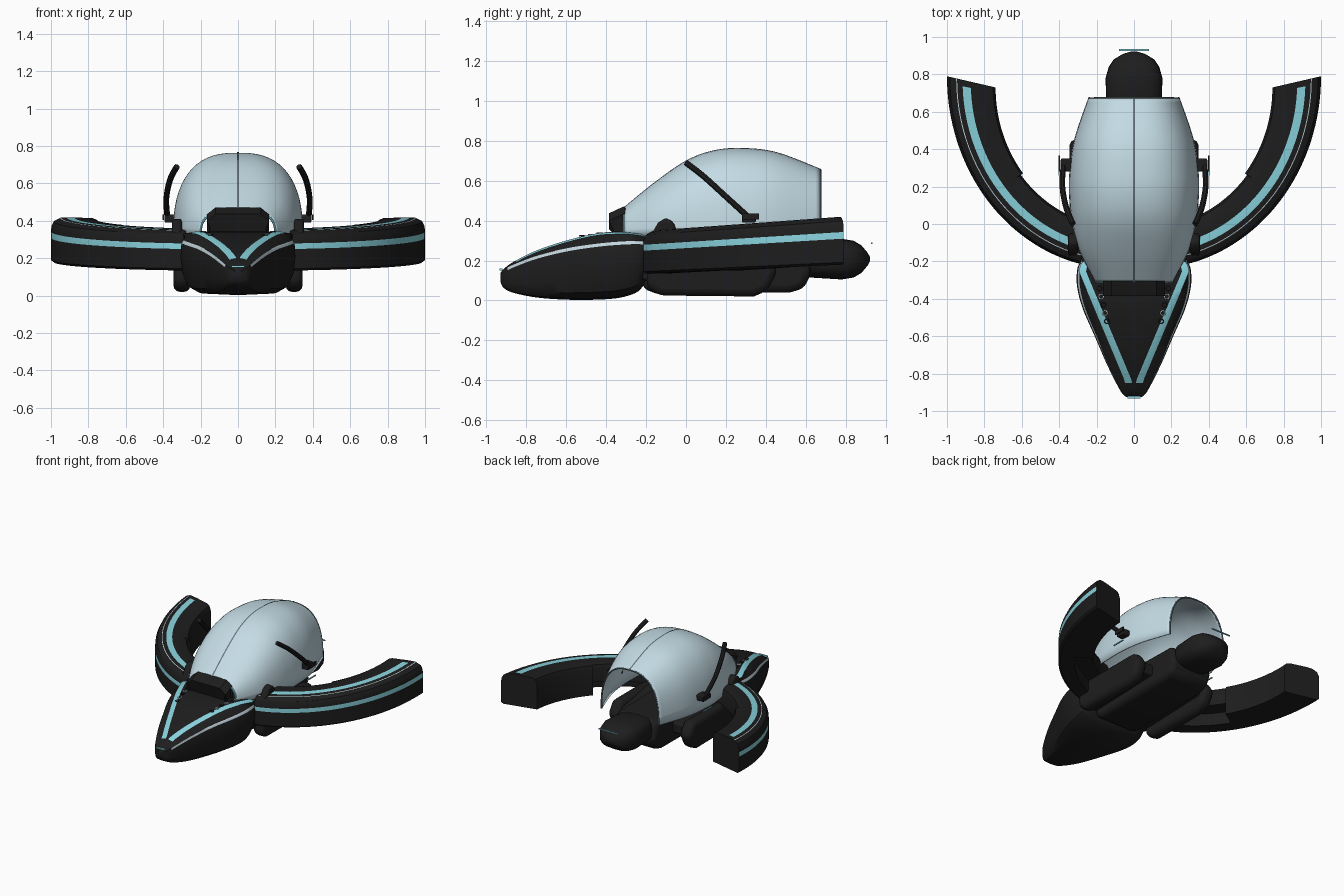
import bpy, bmesh, math
from mathutils import Vector

old = bpy.data.objects.get("Cube")
if old:
    bpy.data.objects.remove(old, do_unlink=True)


def material(name, rgb, rough=0.6):
    m = bpy.data.materials.new(name)
    m.use_nodes = True
    m.diffuse_color = (*rgb, 1)
    node = m.node_tree.nodes["Principled BSDF"]
    node.inputs["Base Color"].default_value = (*rgb, 1)
    node.inputs["Roughness"].default_value = rough
    return m


DARK = material("charcoal", (0.0125, 0.0125, 0.013))
TEAL = material("teal", (0.25, 0.65, 0.73))
PALE = material("pale_grey", (0.54, 0.67, 0.72))
SHELL = material("pale_blue", (0.55, 0.71, 0.78))
SEAM = material("slate", (0.14, 0.18, 0.20))


def finish(name, bm, mats, mirror=False, bevel=0, angle=35):
    """Turn a bmesh into a shaded object, optionally mirrored and bevelled."""
    bmesh.ops.recalc_face_normals(bm, faces=bm.faces)
    mesh = bpy.data.meshes.new(name)
    bm.to_mesh(mesh)
    bm.free()
    ob = bpy.data.objects.new(name, mesh)
    bpy.context.collection.objects.link(ob)
    for m in mats:
        mesh.materials.append(m)
    if bevel:
        b = ob.modifiers.new("bevel", 'BEVEL')
        b.width, b.segments = bevel, 3
    if mirror:
        ob.modifiers.new("mirror", 'MIRROR').merge_threshold = 0.0005
    bpy.ops.object.select_all(action='DESELECT')
    bpy.context.view_layer.objects.active = ob
    ob.select_set(True)
    bpy.ops.object.shade_smooth_by_angle(angle=math.radians(angle))
    return ob


def loft(name, rings, mats, loop=True, caps=True, rule=None, **kw):
    """Skin a list of equal-length rings; rule(row, column) picks a material."""
    bm = bmesh.new()
    rows = [[bm.verts.new(p) for p in ring] for ring in rings]
    n = len(rows[0])
    for i in range(len(rows) - 1):
        for k in range(n if loop else n - 1):
            j = (k + 1) % n
            f = bm.faces.new((rows[i][k], rows[i][j], rows[i + 1][j], rows[i + 1][k]))
            f.material_index = rule(i, k) if rule else 0
    if caps:
        bm.faces.new(rows[0])
        bm.faces.new(rows[-1])
    return finish(name, bm, mats, **kw)


def prism(name, profile, x0, x1, mat=DARK, **kw):
    """Extrude a (y, z) outline between two x positions."""
    return loft(name, [[(x, y, z) for y, z in profile] for x in (x0, x1)], [mat], **kw)


def tube(name, path, r, mat, sides=8, **kw):
    rings = []
    for i, p in enumerate(path):
        d = (path[min(i + 1, len(path) - 1)] - path[max(i - 1, 0)]).normalized()
        a = d.cross(Vector((0.3, 0.2, 0.93))).normalized()
        b = d.cross(a)
        rings.append([p + r * (a * math.cos(t) + b * math.sin(t))
                      for t in (2 * math.pi * s / sides for s in range(sides))])
    return loft(name, rings, [mat], **kw)


def spline(keys, per):
    """Catmull-Rom samples through a short table of keys."""
    k = [Vector(v) for v in keys]
    out = []
    for i in range(len(k) - 1):
        a, b, c, d = k[max(i - 1, 0)], k[i], k[i + 1], k[min(i + 2, len(k) - 1)]
        for s in range(per):
            t = s / per
            out.append(0.5 * (2 * b + (c - a) * t + (2 * a - 5 * b + 4 * c - d) * t * t
                              + (3 * b - a - 3 * c + d) * t ** 3))
    return out + [k[-1]]


# Nose pod: y, half width, then top / stripe / bottom heights
nose = spline([
    (-0.93, 0.025, 0.135, 0.125, 0.095), (-0.915, 0.055, 0.155, 0.143, 0.065),
    (-0.87, 0.085, 0.19, 0.168, 0.04), (-0.75, 0.145, 0.25, 0.213, 0.015),
    (-0.6, 0.21, 0.30, 0.25, 0.004), (-0.45, 0.275, 0.335, 0.273, 0.004),
    (-0.33, 0.305, 0.342, 0.284, 0.014), (-0.24, 0.303, 0.335, 0.287, 0.045),
    (-0.2, 0.285, 0.325, 0.283, 0.10)], 5)


def nose_ring(v):
    y, w, top, s, bot = v
    xt = max(min(0.29 + (y + 0.22) * 0.42, w - 0.03), 0.3 * w)
    h = min(0.019, 0.25 * w)
    half = [(0, top), (xt - h, top), (xt + h, top - 0.008),
            (0.95 * w, s + 0.011), (0.985 * w, s - 0.005), (w, s - 0.3 * (s - bot)),
            (0.97 * w, s - 0.62 * (s - bot)), (0.88 * w, s - 0.86 * (s - bot)),
            (0.7 * w, bot + 0.03 * (s - bot)), (0, bot)]
    return [(x, y, z) for x, z in half]


def nose_colour(i, k):
    y = nose[i][0]
    return 1 if k == 1 and y > -0.86 else 2 if k == 3 and y > -0.9 else 0


loft("nose_pod", [nose_ring(v) for v in nose], [DARK, TEAL, PALE],
     loop=False, rule=nose_colour, mirror=True)
prism("nose_tip_plate", [(-0.934, 0.151), (-0.92, 0.151), (-0.92, 0.16), (-0.934, 0.16)],
      -0.035, 0.035, TEAL)

# Trim rings beside the cockpit
for i in range(6):
    t = i / 5
    y = -0.52 + 0.22 * t
    top = min(nose, key=lambda v: abs(v[0] - y))[2]
    c = Vector((0.145 + 0.05 * t, y, top))
    circle = [c + Vector((0.013 * math.cos(a), 0.013 * math.sin(a), 0))
              for a in (math.tau * q / 12 for q in range(13))]
    tube("trim_ring", circle, 0.003, PALE if i % 2 else DARK, sides=6, mirror=True)

# Curved wings swept round from the nose to the rear tips
STEP = 39
angles = sorted([i * 77 / 36 for i in range(37)] + [STEP - 0.05, STEP + 0.05])


def wing_ring(deg):
    c, s = math.cos(math.radians(deg)), math.sin(math.radians(deg))
    outer = Vector((0.08 + 0.92 * c, 0.79 - 1.03 * s))
    inner = Vector((0.08 + 0.66 * c, 0.73 - 0.73 * s))
    e, low, cut = (0.94, 0.4, 0.48) if deg > STEP else (1, 0, 0.72)
    section = [(0.06, 0), (0, 0.05), (0, 0.54), (0, 0.68), (0.01, 0.8), (0.06, 0.91),
               (0.19, 0.985), (0.21, 0.99), (0.32, 1), (0.49, 1), (0.86 * e, 0.99),
               (0.95 * e, 0.95), (e, 0.82), (e, low), (cut, low), (cut - 0.02, 0)]
    ring = []
    for u, h in section:
        p = outer.lerp(inner, u)
        z0 = 0.135 + 0.045 * (outer.y + 0.2)
        z1 = 0.348 + 0.073 * (p.y + 0.2)
        # keep the side stripe independent of the sloping top
        ring.append((p.x, p.y, z0 + h * (z1 - z0)))
    return ring


def wing_colour(i, k):
    if k in (2, 6):
        return k // 2 if k == 2 else 2
    return 1 if k == 8 and i >= 1 and angles[i] < 71 else 0


loft("wing", [wing_ring(a) for a in angles], [DARK, TEAL, PALE],
     rule=wing_colour, mirror=True, angle=32)

# Canopy shell, open at the front, rear and underside: y, half width, top, base
canopy = [Vector(v) for v in spline([
    (-0.31, 0.2, 0.462, 0.33), (-0.15, 0.284, 0.592, 0.32), (0, 0.325, 0.695, 0.31),
    (0.13, 0.341, 0.745, 0.30), (0.27, 0.341, 0.759, 0.30), (0.45, 0.315, 0.739, 0.30),
    (0.672, 0.24, 0.655, 0.30)], 6)]


def arch(v):
    y, w, top, base = v
    pts = []
    for i in range(17):
        a = math.pi / 2 * i / 16
        pts.append(Vector((w * math.sin(a) ** (2 / 2.6), y,
                           base + (top - base) * max(math.cos(a), 0) ** (2 / 2.6))))
    return pts


shell = loft("canopy_shell", [arch(v) for v in canopy], [SHELL],
             loop=False, caps=False, mirror=True, angle=50)
thick = shell.modifiers.new("thickness", 'SOLIDIFY')
thick.thickness, thick.offset = 0.01, 0
tube("canopy_rear_rim", arch(canopy[-1]), 0.006, SEAM, mirror=True)
tube("canopy_front_rim", arch(canopy[0]), 0.007, TEAL, mirror=True)
loft("canopy_seam", [[(x, v[0], v[2] + 0.0085) for x in (-0.005, 0.005)] for v in canopy],
     [SEAM], loop=False, caps=False)

# Cockpit dashboard, chamfered towards its ends
dash = []
for x, top in ((-0.15, 0.39), (-0.165, 0.435), (-0.12, 0.472),
               (0.12, 0.472), (0.165, 0.435), (0.15, 0.39)):
    dash.append([(x, -0.385, top - 0.035), (x, -0.325, top - 0.007), (x, -0.305, top),
                 (x, -0.295, 0.32), (x, -0.35, 0.32)])
loft("dashboard", dash, [DARK])

# Hull, floor and side skids
prism("central_hull", [(-0.22, 0.06), (-0.15, 0.035), (0.52, 0.04), (0.59, 0.06),
                       (0.63, 0.14), (0.6, 0.27), (-0.22, 0.29)], -0.17, 0.17, bevel=0.035)
prism("hull_floor", [(-0.22, 0.1), (0.4, 0.12), (0.4, 0.2), (-0.22, 0.28)],
      -0.28, 0.28, bevel=0.015)
prism("side_skid", [(-0.2, 0.07), (-0.14, 0.025), (0.34, 0.02), (0.41, 0.05),
                    (0.46, 0.15), (0.4, 0.24), (-0.18, 0.24)], 0.255, 0.345,
      bevel=0.034, mirror=True)

# Rounded tail pod: y, half width, half height
tail = []
for y, w, h in ((0.56, 0.11, 0.07), (0.62, 0.148, 0.092), (0.78, 0.152, 0.102),
                (0.84, 0.135, 0.092), (0.88, 0.108, 0.068), (0.91, 0.058, 0.032),
                (0.922, 0.015, 0.01)):
    ring = []
    for i in range(20):
        c, s = math.cos(math.tau * i / 20), math.sin(math.tau * i / 20)
        ring.append((math.copysign(w * abs(c) ** 0.7, c), y,
                     0.207 + math.copysign(h * abs(s) ** 0.7, s)))
    tail.append(ring)
loft("tail_pod", tail, [DARK], angle=40)
prism("tail_light_strip", [(0.926, 0.284), (0.935, 0.284), (0.935, 0.291), (0.926, 0.291)],
      -0.08, 0.08, TEAL)

# Curved side rods with their clamps and light strips
rod = spline([(0.327, 0, 0.69), (0.363, 0.09, 0.62), (0.383, 0.2, 0.52),
              (0.378, 0.31, 0.42)], 6)
tube("side_rod", rod, 0.016, DARK, mirror=True)
prism("rod_clamp", [(0.28, 0.39), (0.35, 0.39), (0.35, 0.435), (0.28, 0.435)],
      0.33, 0.392, bevel=0.008, mirror=True)
prism("clamp_plate", [(0.28, 0.405), (0.365, 0.405), (0.365, 0.435), (0.28, 0.435)],
      0.396, 0.404, mirror=True)
prism("side_light_strip", [(0.26, 0.325), (0.36, 0.325), (0.36, 0.332), (0.26, 0.332)],
      0.396, 0.404, TEAL, mirror=True)

# Hinge pods where the wings meet the canopy
prism("hinge_pod", [(-0.18, 0.32), (-0.04, 0.32), (-0.06, 0.39), (-0.1, 0.415), (-0.14, 0.39)],
      0.3, 0.352, bevel=0.015, mirror=True)
